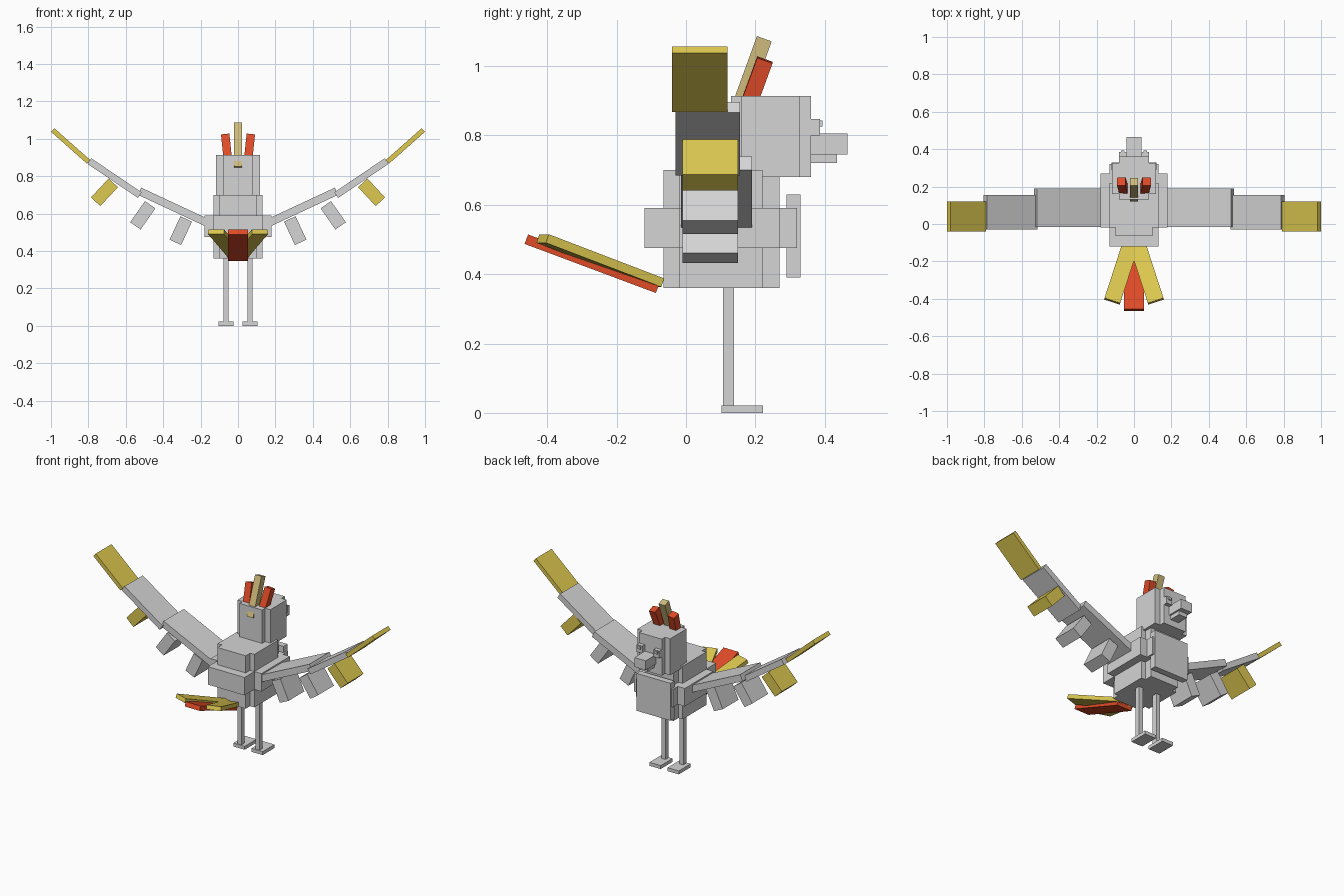
import bpy
from math import radians

if "Cube" in bpy.data.objects:
    bpy.data.objects.remove(bpy.data.objects["Cube"])


def material(name, rgb):
    mat = bpy.data.materials.new(name)
    mat.use_nodes = True
    mat.diffuse_color = (*rgb, 1)
    mat.node_tree.nodes["Principled BSDF"].inputs["Base Color"].default_value = (*rgb, 1)
    return mat


GREY = material("light grey", (0.66, 0.66, 0.66))
YELLOW = material("yellow", (0.72, 0.58, 0.08))
RED = material("orange red", (0.74, 0.07, 0.02))
TAN = material("tan", (0.62, 0.50, 0.20))


def block(name, center, size, mat=GREY, rot=(0, 0, 0)):
    """Box given by centre, full size and rotation in degrees."""
    bpy.ops.mesh.primitive_cube_add(size=1, location=center,
                                    rotation=[radians(a) for a in rot])
    obj = bpy.context.object
    obj.name = name
    obj.scale = size
    obj.data.materials.append(mat)
    return obj


def span(name, half_x, y, z, x=0):
    """Upright box from y and z ranges, centred on x."""
    return block(name, (x, sum(y) / 2, sum(z) / 2),
                 (2 * half_x, y[1] - y[0], z[1] - z[0]))


# Body: three layers, each a cross of two boxes
span("belly_wide", 0.13, (-0.02, 0.22), (0.36, 0.48))
span("belly_long", 0.10, (-0.065, 0.27), (0.36, 0.48))
span("torso_wide", 0.18, (-0.02, 0.27), (0.475, 0.59))
span("torso_long", 0.13, (-0.12, 0.32), (0.475, 0.59))
span("shoulders_wide", 0.13, (-0.02, 0.22), (0.58, 0.70))
span("shoulders_long", 0.10, (-0.065, 0.27), (0.58, 0.70))
span("chest_plate", 0.12, (0.29, 0.33), (0.39, 0.63))

# Head and beak
span("head_wide", 0.117, (0.16, 0.327), (0.68, 0.914))
span("head_long", 0.08, (0.13, 0.36), (0.68, 0.914))
span("upper_beak", 0.04, (0.35, 0.466), (0.745, 0.805))
span("lower_beak", 0.03, (0.35, 0.435), (0.72, 0.75))

# Middle crest and tail feathers
block("crest_middle", (0, 0.183, 0.961), (0.045, 0.045, 0.25), TAN, (-20, 0, 0))
block("tail_middle", (0, -0.271, 0.43), (0.105, 0.404, 0.029), RED, (-20.5, 0, 0))

# Wing segments: name, x, y, z, length, depth, thickness, angle, colour
WING = [
    ("wing_inner", 0.345, 0.0875, 0.635, 0.40, 0.205, 0.042, 25, GREY),
    ("wing_middle", 0.66, 0.0625, 0.79, 0.325, 0.185, 0.036, 34, GREY),
    ("wing_tip", 0.895, 0.04, 0.962, 0.256, 0.16, 0.026, 41.5, YELLOW),
]
# Hanging feathers: name, x, z, tilt, colour
HANGING = [
    ("feather_inner", 0.306, 0.509, 25, GREY),
    ("feather_middle", 0.509, 0.591, 35, GREY),
    ("feather_outer", 0.714, 0.714, 43, YELLOW),
]

for s, side in ((1, "left"), (-1, "right")):
    for name, x, y, z, length, depth, thick, angle, mat in WING:
        block(f"{name}_{side}", (s * x, y, z), (length, depth, thick), mat,
              (0, -s * angle, 0))
    for name, x, z, tilt, mat in HANGING:
        block(f"{name}_{side}", (s * x, 0.07, z), (0.068, 0.16, 0.138), mat,
              (0, -s * tilt, 0))

    # Outer tail and crest feathers
    block(f"tail_{side}", (s * 0.063, -0.247, 0.439), (0.088, 0.372, 0.026),
          YELLOW, (-20, 0, s * 18))
    block(f"crest_{side}", (s * 0.06, 0.2, 0.943), (0.045, 0.047, 0.16),
          RED, (-20, s * 6, 0))

    # Eyes and pupils
    span(f"eye_{side}", 0.02, (0.35, 0.386), (0.80, 0.847), s * 0.06)
    span(f"pupil_{side}", 0.01, (0.38, 0.393), (0.825, 0.843), s * 0.06)

    # Legs and feet
    span(f"leg_{side}", 0.0135, (0.106, 0.138), (0.015, 0.37), s * 0.064)
    span(f"foot_{side}", 0.04, (0.102, 0.222), (0, 0.022), s * 0.064)
